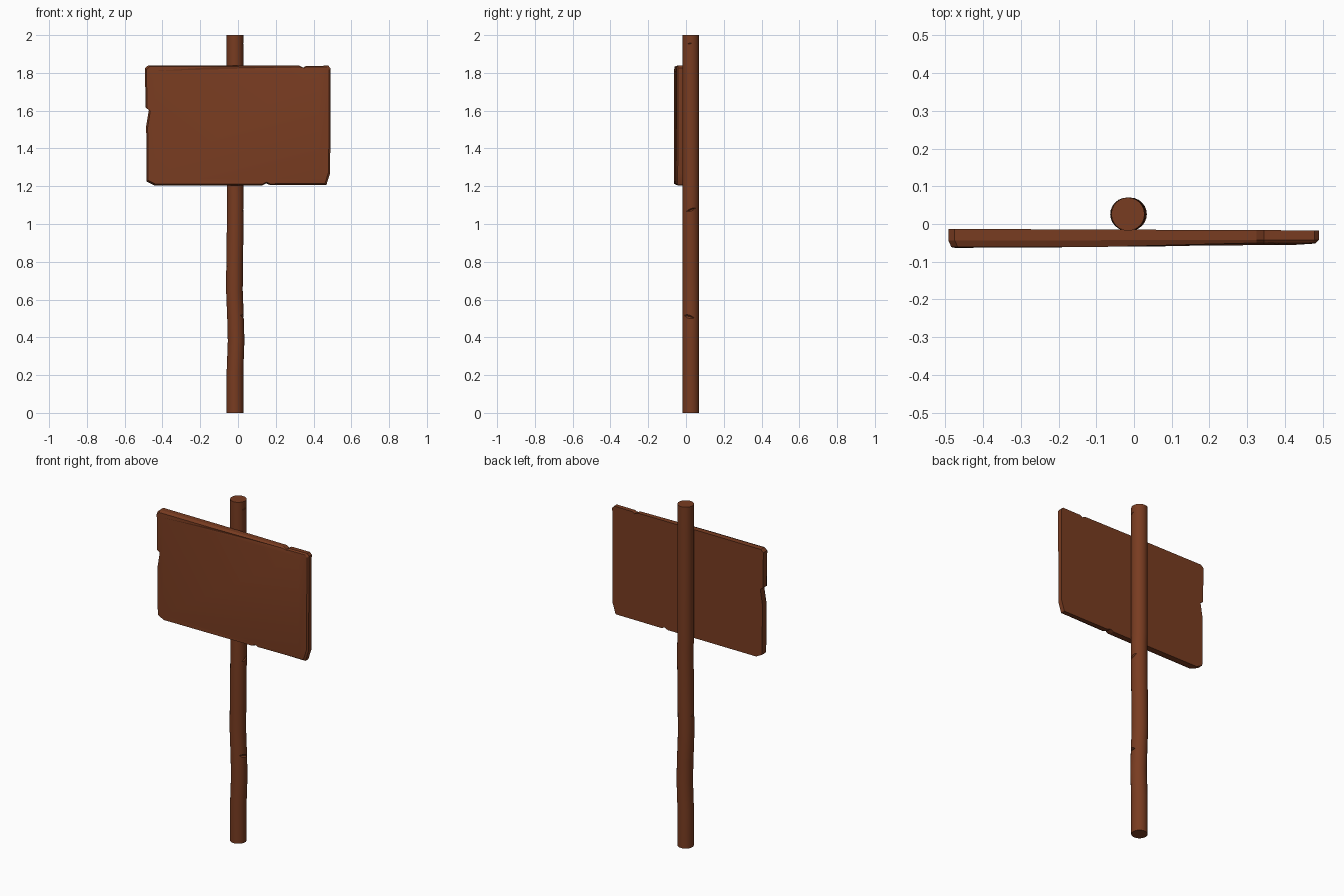
import bpy, bmesh, math
from mathutils import Matrix, Vector

if "Cube" in bpy.data.objects:
    bpy.data.objects.remove(bpy.data.objects["Cube"])

wood = bpy.data.materials.new("brown_wood")
wood.diffuse_color = (0.19, 0.045, 0.015, 1)
wood.use_nodes = True
wood.node_tree.nodes["Principled BSDF"].inputs["Base Color"].default_value = wood.diffuse_color


def finish(name, bm):
    bmesh.ops.recalc_face_normals(bm, faces=bm.faces)
    me = bpy.data.meshes.new(name)
    bm.to_mesh(me)
    bm.free()
    ob = bpy.data.objects.new(name, me)
    me.materials.append(wood)
    bpy.context.collection.objects.link(ob)
    return ob


def bridge(bm, a, b):
    n = len(a)
    for i in range(n):
        bm.faces.new((a[i], a[(i + 1) % n], b[(i + 1) % n], b[i]))


def smooth(ob, angle=30):
    bpy.ops.object.select_all(action='DESELECT')
    ob.select_set(True)
    bpy.context.view_layer.objects.active = ob
    bpy.ops.object.shade_smooth_by_angle(angle=math.radians(angle))


# Post: slightly crooked round pole, rings of (z, x shift)
CX, CY, R, N = -0.016, 0.026, 0.044, 24
rings = [(0, 0), (0.22, 0), (0.38, 0.006), (0.5, 0.003), (0.65, -0.003),
         (0.78, -0.002), (0.9, 0), (1.15, 0.002), (1.22, 0), (2, 0)]
bm = bmesh.new()
loops = []
for z, dx in rings:
    loops.append([bm.verts.new((CX + dx + R * math.cos(2 * math.pi * i / N),
                                CY + R * math.sin(2 * math.pi * i / N), z)) for i in range(N)])
for a, b in zip(loops, loops[1:]):
    bridge(bm, a, b)
bm.faces.new(loops[0][::-1])
bm.faces.new(loops[-1])
post = finish("post", bm)

# Nicks cut into the post: (angle round post, height, tilt, size)
nicks = [(0, 1.075, 20, 0.016), (-15, 0.51, -15, 0.018),
         (-10, 1.955, 12, 0.012), (185, 0.775, 10, 0.012)]
bm = bmesh.new()
for ang, z, tilt, s in nicks:
    m = (Matrix.Translation((CX, CY, z)) @ Matrix.Rotation(math.radians(ang), 4, 'Z')
         @ Matrix.Translation((R + 0.006, 0, 0)) @ Matrix.Rotation(math.radians(tilt), 4, 'X')
         @ Matrix.Rotation(math.radians(45), 4, 'Y') @ Matrix.Diagonal((s, 0.12, s, 1)))
    bmesh.ops.create_cube(bm, size=1, matrix=m)
cutter = finish("nick_cutter", bm)
cutter.hide_render = True
mod = post.modifiers.new("nicks", 'BOOLEAN')
mod.operation = 'DIFFERENCE'
mod.solver = 'EXACT'
mod.object = cutter
bpy.context.view_layer.objects.active = post
bpy.ops.object.modifier_apply(modifier=mod.name)
bpy.data.objects.remove(cutter)
smooth(post)

# Board: chipped outline (x, z), counter-clockwise from lower left
outline = [(-0.445, 1.205), (0.13, 1.205), (0.15, 1.215), (0.17, 1.206), (0.468, 1.207),
           (0.488, 1.27), (0.49, 1.825), (0.478, 1.838), (0.36, 1.837), (0.345, 1.828),
           (0.325, 1.838), (-0.1, 1.84), (-0.475, 1.84), (-0.492, 1.825), (-0.49, 1.618),
           (-0.472, 1.605), (-0.486, 1.52), (-0.484, 1.225)]


def back_y(x):
    return -0.015 - 0.004 * x


def front_y(x, z):
    t = min(max((x - 0.05) / 0.2, 0), 1)
    return -0.063 + 0.011 * t + 0.003 * (z - 1.2)


bm = bmesh.new()
back = [bm.verts.new((x, back_y(x), z)) for x, z in outline]
side = [bm.verts.new((x, front_y(x, z) + (0.018 if x < 0.3 else 0.008), z)) for x, z in outline]
rim = [bm.verts.new((x - math.copysign(0.008 if abs(x) > 0.44 else 0, x),
                     front_y(x, z), z - math.copysign(0.007, z - 1.52)))
       for x, z in outline]
bridge(bm, back, side)
bridge(bm, side, rim)
bm.faces.new(back)

# Raised front panel, joined to the worn rim around it
panel = [bm.verts.new((x, y, z)) for x, y, z in
         [(-0.44, -0.063, 1.24), (0.43, -0.055, 1.24), (0.43, -0.055, 1.81), (-0.44, -0.063, 1.81)]]
bm.faces.new(panel)
corners = [0, 4, 7, 12]
for k in range(4):
    i, j = corners[k], corners[(k + 1) % 4]
    n = len(rim)
    span = [rim[(i + s) % n] for s in range((j - i) % n + 1)]
    p, q = panel[k], panel[(k + 1) % 4]
    half = len(span) // 2
    for s in range(len(span) - 1):
        bm.faces.new((p if s < half else q, span[s], span[s + 1]))
    bm.faces.new((p, span[half], q))
board = finish("sign_board", bm)
smooth(board, 20)
